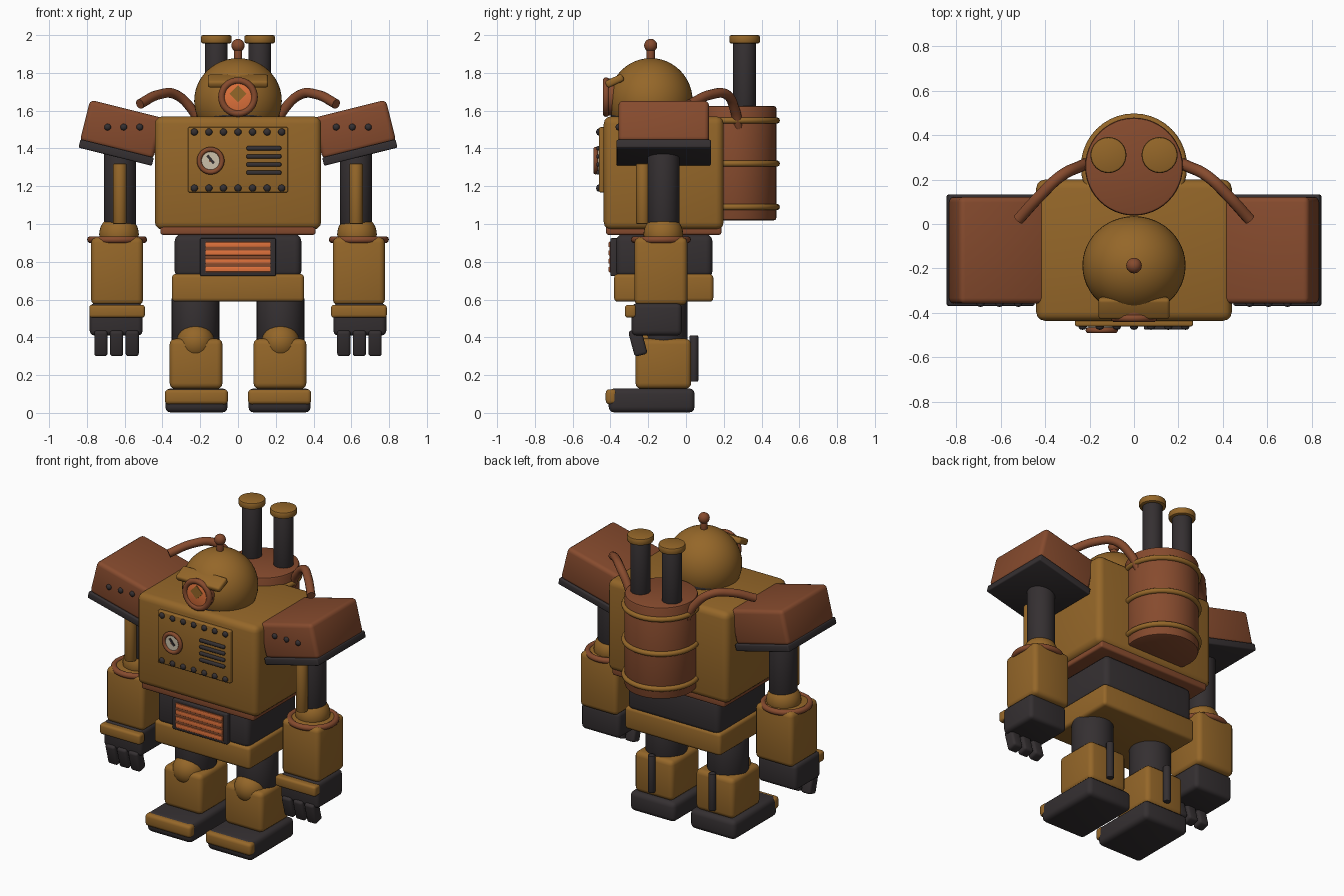
import bpy, bmesh
from math import radians, pi

cube = bpy.data.objects.get("Cube")
if cube:
    bpy.data.objects.remove(cube)


def material(name, rgb):
    m = bpy.data.materials.new(name)
    m.use_nodes = True
    m.diffuse_color = (*rgb, 1)
    m.node_tree.nodes["Principled BSDF"].inputs["Base Color"].default_value = (*rgb, 1)
    return m


BRASS = material("brass", (0.3, 0.135, 0.022))
COPPER = material("copper", (0.24, 0.07, 0.027))
DARK = material("dark_iron", (0.035, 0.029, 0.031))
GLOW = material("glowing_orange", (0.75, 0.17, 0.045))
CREAM = material("cream", (0.6, 0.53, 0.4))
FACING = (pi / 2, 0, 0)  # turns a round part towards the front


def finish(name, bm, mat, loc, rot):
    mesh = bpy.data.meshes.new(name)
    bm.to_mesh(mesh)
    bm.free()
    mesh.materials.append(mat)
    mesh.shade_smooth()
    mesh.set_sharp_from_angle(angle=radians(40))
    ob = bpy.data.objects.new(name, mesh)
    ob.location, ob.rotation_euler = loc, rot
    bpy.context.collection.objects.link(ob)
    return ob


def box(name, mat, loc, size, bevel=0.02, rot=(0, 0, 0)):
    bm = bmesh.new()
    bmesh.ops.create_cube(bm, size=1)
    bmesh.ops.scale(bm, vec=size, verts=bm.verts)
    if bevel:
        bmesh.ops.bevel(bm, geom=bm.edges[:], offset=bevel, segments=3,
                        profile=0.5, affect='EDGES')
    return finish(name, bm, mat, loc, rot)


def cylinder(name, mat, loc, r, depth, rot=(0, 0, 0), bevel=0.006, segments=32):
    bm = bmesh.new()
    bmesh.ops.create_cone(bm, cap_ends=True, segments=segments,
                          radius1=r, radius2=r, depth=depth)
    if bevel:
        rims = [e for e in bm.edges if any(len(f.verts) > 4 for f in e.link_faces)]
        bmesh.ops.bevel(bm, geom=rims, offset=bevel, segments=2,
                        profile=0.5, affect='EDGES')
    return finish(name, bm, mat, loc, rot)


def ball(name, mat, loc, size, segments=32):
    bm = bmesh.new()
    bmesh.ops.create_uvsphere(bm, u_segments=segments, v_segments=segments // 2, radius=1)
    bmesh.ops.scale(bm, vec=size, verts=bm.verts)
    return finish(name, bm, mat, loc, (0, 0, 0))


def ring(name, mat, loc, major, minor, rot=(0, 0, 0)):
    bpy.ops.mesh.primitive_torus_add(location=loc, rotation=rot, major_radius=major,
                                     minor_radius=minor, major_segments=40, minor_segments=10)
    ob = bpy.context.object
    ob.name = name
    ob.data.materials.append(mat)
    ob.data.shade_smooth()
    return ob


def hose(name, mat, points, r):
    curve = bpy.data.curves.new(name, 'CURVE')
    curve.dimensions = '3D'
    curve.bevel_depth, curve.bevel_resolution, curve.use_fill_caps = r, 4, True
    spline = curve.splines.new('BEZIER')
    spline.bezier_points.add(len(points) - 1)
    for bp, co in zip(spline.bezier_points, points):
        bp.co = co
        bp.handle_left_type = bp.handle_right_type = 'AUTO'
    curve.materials.append(mat)
    bpy.context.collection.objects.link(bpy.data.objects.new(name, curve))


# Torso, waist and pelvis
box("torso", BRASS, (0, -0.118, 1.27), (0.88, 0.635, 0.6), 0.04)
box("torso_rim", COPPER, (0, -0.118, 0.97), (0.82, 0.61, 0.055), 0.012)
box("waist", DARK, (0, -0.115, 0.83), (0.67, 0.51, 0.23), 0.035)
box("pelvis", BRASS, (0, -0.118, 0.662), (0.7, 0.525, 0.147), 0.02)

# Furnace grille on the waist
box("grille_frame", DARK, (0, -0.38, 0.825), (0.4, 0.04, 0.2), 0.006)
box("grille_back", COPPER, (0, -0.4, 0.825), (0.345, 0.008, 0.165), 0)
for i in range(4):
    box(f"grille_bar_{i}", GLOW, (0, -0.404, 0.76 + 0.0435 * i), (0.345, 0.012, 0.027), 0.004)

# Chest panel with rivets, gauge and vents
box("chest_panel", BRASS, (0, -0.445, 1.34), (0.53, 0.03, 0.345), 0.008)
for i in range(7):
    for z in (1.19, 1.487):
        ball("panel_rivet", DARK, (-0.231 + 0.077 * i, -0.462, z), (0.019, 0.014, 0.019), 12)
cylinder("gauge_face", CREAM, (-0.145, -0.465, 1.335), 0.06, 0.03, FACING, 0)
ring("gauge_ring", COPPER, (-0.145, -0.478, 1.335), 0.06, 0.013, FACING)
box("gauge_needle", DARK, (-0.145, -0.482, 1.342), (0.014, 0.006, 0.055), 0, (0, radians(-40), 0))
cylinder("gauge_hub", COPPER, (-0.145, -0.48, 1.335), 0.008, 0.01, FACING, 0, 12)
for i in range(4):
    box(f"vent_{i}", DARK, (0.137, -0.464, 1.272 + 0.043 * i), (0.185, 0.022, 0.022), 0.008)

# Head, visor, eye and antenna
cylinder("neck", DARK, (0, -0.185, 1.575), 0.212, 0.06)
ball("head", BRASS, (0, -0.187, 1.652), (0.232, 0.222, 0.226), 48)
cylinder("eye_housing", COPPER, (0, -0.36, 1.672), 0.098, 0.13, FACING)
cylinder("eye_lens", GLOW, (0, -0.39, 1.672), 0.08, 0.08, FACING)
box("eye_pupil", BRASS, (0, -0.431, 1.69), (0.063, 0.006, 0.063), 0, (0, pi / 4, 0))
ring("eye_ring", COPPER, (0, -0.423, 1.672), 0.087, 0.018, FACING)
box("visor", BRASS, (0, -0.378, 1.757), (0.32, 0.1, 0.04), 0.014, (radians(25), 0, 0))
cylinder("antenna", COPPER, (0, -0.187, 1.895), 0.022, 0.1, segments=16)
ball("antenna_tip", COPPER, (0, -0.187, 1.945), (0.035, 0.035, 0.035), 20)

# Boiler on the back
cylinder("boiler", COPPER, (0, 0.258, 1.322), 0.22, 0.605, bevel=0.012, segments=48)
for z in (1.09, 1.32, 1.548):
    ring("boiler_band", BRASS, (0, 0.258, z), 0.222, 0.017)

# Paired parts, built once for each side
for s, side in ((1, "left"), (-1, "right")):
    # Chimney and hose
    cylinder(f"{side}_chimney", DARK, (0.115 * s, 0.31, 1.78), 0.06, 0.38)
    cylinder(f"{side}_chimney_cap", BRASS, (0.115 * s, 0.31, 1.978), 0.081, 0.044, bevel=0.01)
    hose(f"{side}_hose", COPPER,
         [(s * x, y, z) for x, y, z in ((0.19, 0.28, 1.5), (0.24, 0.26, 1.6), (0.33, 0.215, 1.685),
                                        (0.42, 0.13, 1.685), (0.52, 0.02, 1.635))], 0.026)

    # Shoulder guard
    tilt = (0, radians(-14) * s, 0)
    box(f"{side}_shoulder", COPPER, (0.616 * s, -0.118, 1.5), (0.4, 0.48, 0.225), 0.025, tilt)
    box(f"{side}_shoulder_plate", DARK, (0.645 * s, -0.118, 1.378), (0.4, 0.5, 0.045), 0.008, tilt)
    for x in (0.52, 0.605, 0.69):
        ball(f"{side}_shoulder_rivet", DARK, (x * s, -0.359, 1.513), (0.018, 0.014, 0.018), 12)

    # Arm
    cylinder(f"{side}_upper_arm", DARK, (0.625 * s, -0.12, 1.19), 0.085, 0.4)
    cylinder(f"{side}_arm_piston", BRASS, (0.625 * s, -0.228, 1.16), 0.036, 0.32, segments=20)
    ball(f"{side}_elbow", BRASS, (0.63 * s, -0.12, 0.945), (0.105, 0.105, 0.105))
    box(f"{side}_forearm", BRASS, (0.64 * s, -0.133, 0.75), (0.275, 0.28, 0.36), 0.03)
    ring(f"{side}_elbow_ring", COPPER, (0.64 * s, -0.133, 0.917), 0.14, 0.019)

    # Hand
    box(f"{side}_hand", DARK, (0.645 * s, -0.155, 0.495), (0.28, 0.265, 0.17), 0.025)
    box(f"{side}_knuckle_guard", BRASS, (0.64 * s, -0.293, 0.538), (0.295, 0.06, 0.068), 0.015)
    for x in (0.56, 0.643, 0.726):
        box(f"{side}_finger", DARK, (x * s, -0.255, 0.373), (0.07, 0.07, 0.14), 0.015,
            (radians(15), 0, 0))

    # Leg
    cylinder(f"{side}_thigh", DARK, (0.225 * s, -0.118, 0.49), 0.126, 0.24)
    ball(f"{side}_knee", BRASS, (0.225 * s, -0.187, 0.375), (0.1, 0.1, 0.1))
    box(f"{side}_shin", BRASS, (0.222 * s, -0.12, 0.26), (0.28, 0.295, 0.265), 0.03)
    cylinder(f"{side}_calf_piston", DARK, (0.222 * s, 0.042, 0.288), 0.023, 0.245, segments=16)
    box(f"{side}_foot", DARK, (0.22 * s, -0.182, 0.066), (0.33, 0.455, 0.128), 0.03)
    box(f"{side}_toe_cap", BRASS, (0.22 * s, -0.395, 0.085), (0.334, 0.06, 0.08), 0.02)
